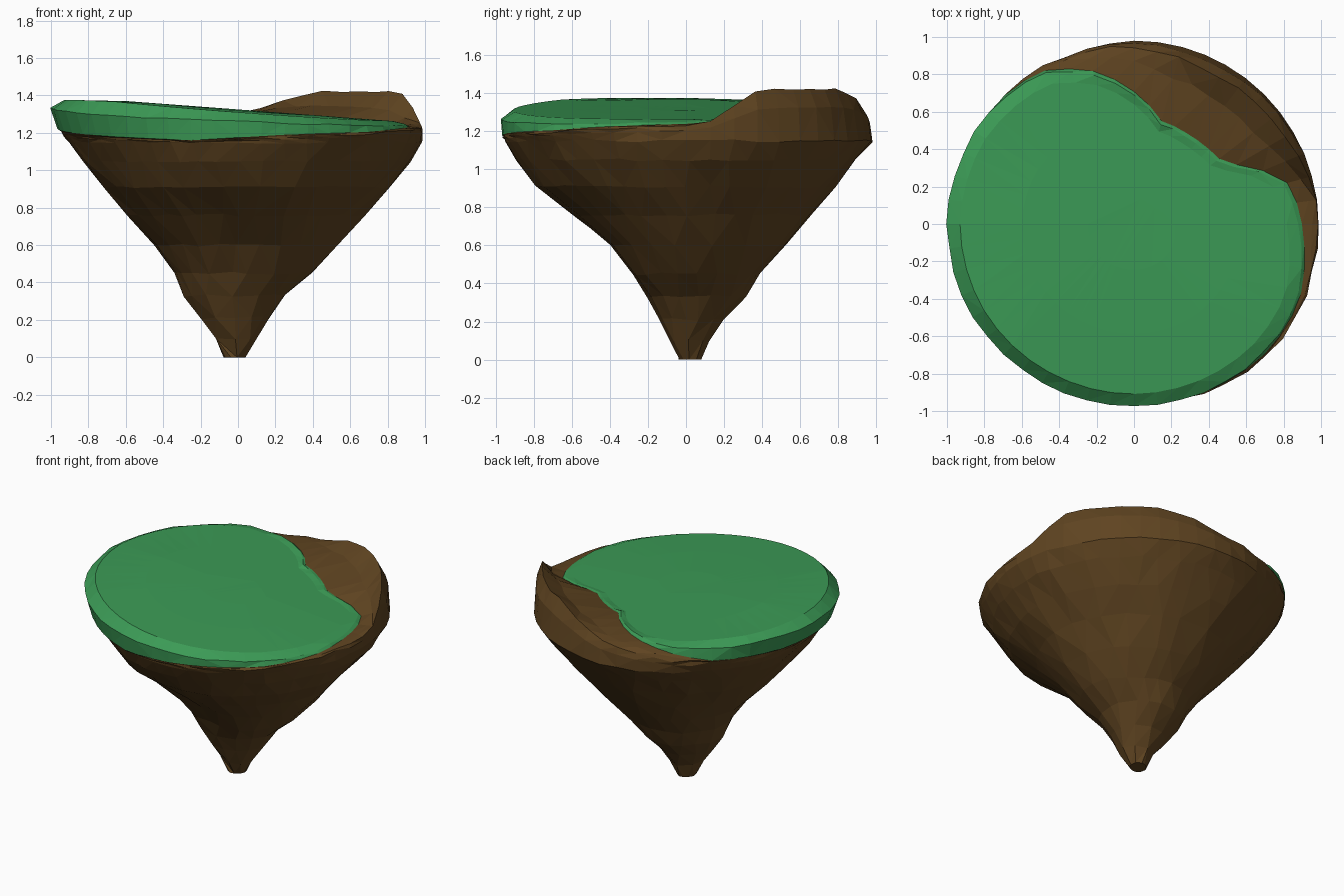
import bpy, bmesh, math, random

if "Cube" in bpy.data.objects:
    bpy.data.objects.remove(bpy.data.objects["Cube"])

random.seed(11)
SEG = 48


def material(name, rgb):
    m = bpy.data.materials.new(name)
    m.diffuse_color = (*rgb, 1)
    m.use_nodes = True
    m.node_tree.nodes["Principled BSDF"].inputs["Base Color"].default_value = m.diffuse_color
    return m


def periodic(table, deg):
    """Interpolate (degrees, radius, height) rows around the full circle."""
    rows = sorted(table)
    rows = [(rows[-1][0] - 360, *rows[-1][1:])] + rows + [(rows[0][0] + 360, *rows[0][1:])]
    for a, b in zip(rows, rows[1:]):
        if a[0] <= deg <= b[0]:
            t = (deg - a[0]) / (b[0] - a[0])
            return [p + (q - p) * t for p, q in zip(a[1:], b[1:])]


# Silhouette of the cone: height, offset to right, back, left, front
LEVELS = [
    (0.00, .03, .08, .08, .03), (0.10, .10, .12, .13, .08),
    (0.21, .165, .20, .205, .135), (0.33, .25, .32, .29, .195),
    (0.45, .40, .39, .34, .27), (0.60, .545, .53, .44, .39),
    (0.76, .67, .67, .59, .58), (0.91, .81, .785, .715, .795),
    (1.05, .925, .90, .825, .89), (1.15, .985, .98, .90, .95)]

# Top edge of the earth, with the raised mound at the back right
CREST = [(-180, .945, 1.20), (-135, .935, 1.17), (-105, .95, 1.15), (-75, .97, 1.175),
         (-45, 1.0, 1.195), (-25, .995, 1.215), (0, .985, 1.23), (9, .975, 1.26),
         (17, .96, 1.35), (23, .95, 1.41), (32, .935, 1.42), (62, .91, 1.42),
         (76, .92, 1.37), (90, .94, 1.30), (121, .98, 1.24), (140, .965, 1.23)]

# Line where the grass meets the earth
BORDER = [(-180, .965, 1.22), (-135, .955, 1.18), (-105, .96, 1.16), (-75, .97, 1.19),
          (-45, .985, 1.205), (-25, .975, 1.225), (-8, .92, 1.235), (14, .86, 1.245),
          (20, .79, 1.26), (28, .65, 1.275), (38, .57, 1.285), (57, .56, 1.295),
          (75, .57, 1.305), (86, .67, 1.31), (104, .84, 1.305), (121, .955, 1.28),
          (135, .975, 1.24)]

# Rounded upper edge of the grass
SHOULDER = [(-180, 1.0, 1.335), (-150, .995, 1.31), (-115, .98, 1.275), (-75, .975, 1.25),
            (-45, .975, 1.24), (-25, .96, 1.24), (-8, .90, 1.245), (14, .84, 1.255),
            (20, .77, 1.268), (28, .63, 1.283), (38, .55, 1.29), (57, .54, 1.298),
            (75, .55, 1.31), (86, .65, 1.315), (104, .82, 1.318), (121, .94, 1.32),
            (150, .985, 1.33)]


def grass_height(x, y):
    return min(1.375, 1.325 - 0.075 * x) - 0.03 * max(0, -y - 0.4) - 0.03 * max(0, y)


def angle(i):
    return -180 + 360 * i / SEG


def point(deg, r, z):
    a = math.radians(deg)
    return (r * math.cos(a), r * math.sin(a), z)


def jitter(v, amount):
    return v + random.uniform(-amount, amount)


def loft(name, rings, mat, cap_low=False, cap_high=False, merge=0):
    """Skin a stack of rings with flat triangles."""
    bm = bmesh.new()
    loops = [[bm.verts.new(p) for p in ring] for ring in rings]
    for lo, hi in zip(loops, loops[1:]):
        for i in range(SEG):
            j = (i + 1) % SEG
            bm.faces.new((lo[i], lo[j], hi[j], hi[i]))
    if cap_low:
        bm.faces.new(loops[0][::-1])
    if cap_high:
        bm.faces.new(loops[-1])
    if merge:
        # coarser, irregular facets on the lower rock
        low = [v for v in bm.verts if 0.02 < v.co.z < 1.09]
        foot = [v for v in bm.verts if v.co.z <= 0.02]
        bmesh.ops.remove_doubles(bm, verts=low, dist=merge)
        bmesh.ops.remove_doubles(bm, verts=foot, dist=.03)
    bmesh.ops.triangulate(bm, faces=bm.faces[:])
    bmesh.ops.recalc_face_normals(bm, faces=bm.faces[:])
    me = bpy.data.meshes.new(name)
    bm.to_mesh(me)
    bm.free()
    me.materials.append(mat)
    ob = bpy.data.objects.new(name, me)
    bpy.context.collection.objects.link(ob)
    return ob


earth = material("earth_brown", (0.115, 0.058, 0.015))
green = material("grass_green", (0.044, 0.325, 0.092))

# Rock cone rings
rings = []
for z, right, back, left, front in LEVELS:
    table = [(-180, left), (-90, front), (0, right), (90, back)]
    rough = 0 if z > 1.1 else 1
    ring = []
    for i in range(SEG):
        deg = angle(i)
        r = periodic(table, deg)[0] * (1 + random.uniform(-.008, .012) * rough)
        ring.append(point(deg + random.uniform(-2, 2) * rough, r,
                          z if z == 0 else jitter(z, .008)))
    rings.append(ring)

# Bulging lip, crest and inner slope of the earth
lip, crest, slope, border = [], [], [], []
for i in range(SEG):
    deg = angle(i)
    r0 = math.hypot(*rings[-1][i][:2])
    z0 = rings[-1][i][2]
    rc, zc = periodic(CREST, deg)
    rb, zb = periodic(BORDER, deg)
    rise = max(0, zc - 1.22) / 0.2
    lip.append(point(deg, jitter(r0 + (rc - r0) * .6 + .02 * rise, .006),
                     z0 + (zc - z0) * .65))
    crest.append(point(deg, jitter(rc, .008), jitter(zc, .006)))
    slope.append(point(deg, jitter(rc + (rb - rc) * .33, .01), zc + (zb - zc) * .6))
    border.append(point(deg, rb, zb))
loft("island_rock", rings + [lip, crest, slope, border], earth, cap_low=True, merge=.075)

# Grass skirt and gently sloping top
turf = [border]
edge = [periodic(SHOULDER, angle(i)) for i in range(SEG)]
turf.append([point(angle(i), jitter(r, .005), jitter(z, .005)) for i, (r, z) in enumerate(edge)])
for k in (.93, .6, .25):
    ring = []
    for i, (r, z) in enumerate(edge):
        x, y, _ = point(angle(i), r * k, 0)
        ring.append((x, y, grass_height(x, y)))
    turf.append(ring)
loft("grass_top", turf, green, cap_high=True)
